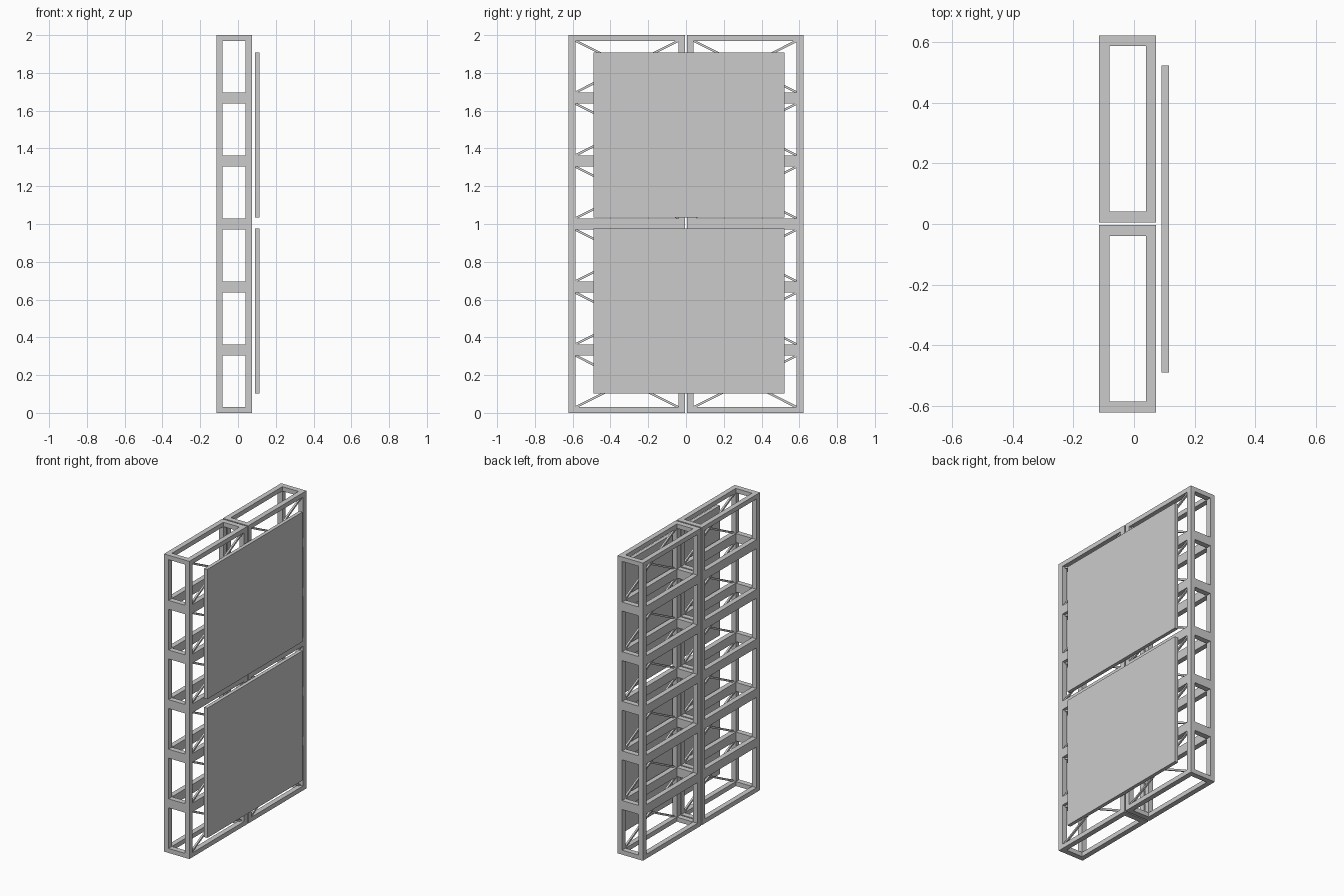
import bpy, bmesh, math
from mathutils import Matrix, Vector

if "Cube" in bpy.data.objects:
    bpy.data.objects.remove(bpy.data.objects["Cube"])

grey = bpy.data.materials.new("light_grey")
grey.diffuse_color = (0.6, 0.6, 0.6, 1)
grey.use_nodes = True
grey.node_tree.nodes["Principled BSDF"].inputs["Base Color"].default_value = grey.diffuse_color


def add_box(bm, lo, hi):
    """Axis-aligned box between two corners."""
    lo, hi = Vector(lo), Vector(hi)
    m = Matrix.Translation((lo + hi) / 2) @ Matrix.Diagonal((*(hi - lo), 1))
    bmesh.ops.create_cube(bm, size=1, matrix=m)


def add_brace(bm, x, p, q, depth, width):
    """Thin diagonal bar in the plane at x, from p to q in (y, z)."""
    dy, dz = q[0] - p[0], q[1] - p[1]
    m = (Matrix.Translation((x, (p[0] + q[0]) / 2, (p[1] + q[1]) / 2))
         @ Matrix.Rotation(math.atan2(dz, dy), 4, 'X')
         @ Matrix.Diagonal((depth, math.hypot(dy, dz), width, 1)))
    bmesh.ops.create_cube(bm, size=1, matrix=m)


def finish(bm, name):
    mesh = bpy.data.meshes.new(name)
    bm.to_mesh(mesh)
    bm.free()
    mesh.materials.append(grey)
    ob = bpy.data.objects.new(name, mesh)
    bpy.context.collection.objects.link(ob)
    return ob


X0, X1 = -0.115, 0.073        # frame depth
TX, TY, TZ = 0.034, 0.036, 0.03   # bar thickness along each axis
W, H = 0.617, 2 / 6           # cell width and height

# one open cell: posts, rails and the crossed braces on the panel side
bm = bmesh.new()
for xa in (X0, X1 - TX):
    for ya in (0, W - TY):
        add_box(bm, (xa, ya, 0), (xa + TX, ya + TY, H))
    for za in (0, H - TZ):
        add_box(bm, (xa, TY, za), (xa + TX, W - TY, za + TZ))
for ya in (0, W - TY):
    for za in (0, H - TZ):
        add_box(bm, (X0 + TX, ya, za), (X1 - TX, ya + TY, za + TZ))
a, b, c, d = TY, W - TY, TZ, H - TZ
add_brace(bm, X1 - 0.012, (a, c), (b, d), 0.012, 0.012)
add_brace(bm, X1 - 0.025, (a, d), (b, c), 0.012, 0.012)
cell = finish(bm, "frame_cell")

# two columns of six cells
for col, y in enumerate((-0.621, 0.005)):
    for row in range(6):
        ob = cell if (col, row) == (0, 0) else cell.copy()
        ob.name = f"frame_cell_{col + 1}_{row + 1}"
        ob.location = (0, y, row * H)
        if ob is not cell:
            bpy.context.collection.objects.link(ob)

# two flat panels standing just off the frame
for name, z0, z1 in (("lower_panel", 0.103, 0.975), ("upper_panel", 1.035, 1.907)):
    bm = bmesh.new()
    add_box(bm, (0.091, -0.49, z0), (0.115, 0.522, z1))
    finish(bm, name)
